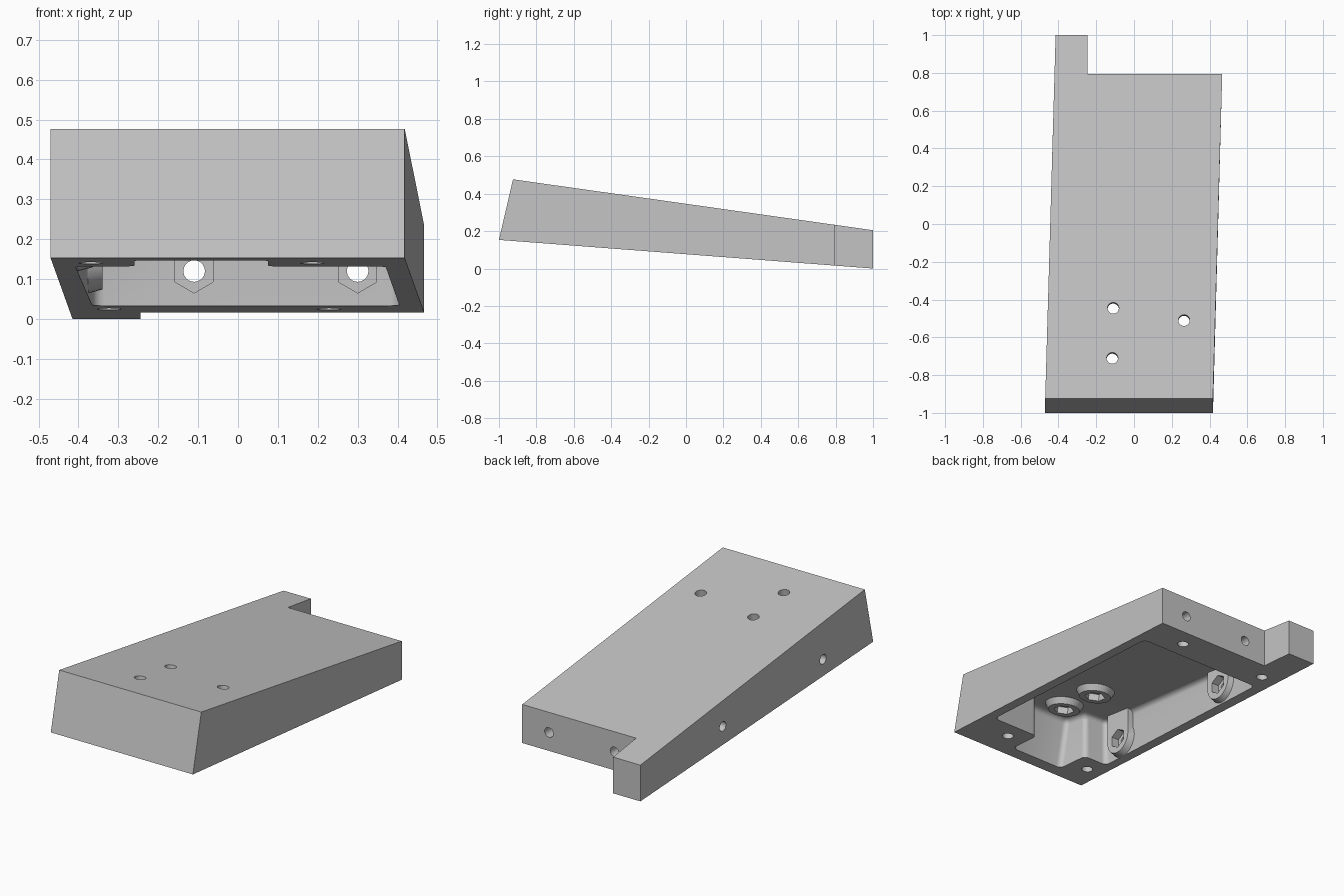
import bpy, bmesh, math
from mathutils import Vector

if "Cube" in bpy.data.objects:
    bpy.data.objects.remove(bpy.data.objects["Cube"])

grey = bpy.data.materials.new("plain_grey")
grey.use_nodes = True
colour = (0.55, 0.55, 0.55, 1)
grey.diffuse_color = colour
grey.node_tree.nodes["Principled BSDF"].inputs["Base Color"].default_value = colour


def top_z(y):
    return 0.346 - 0.1413 * y


def bottom_z(y):
    return 0.0765 * (1 - y)


def make_object(name, bm):
    bmesh.ops.recalc_face_normals(bm, faces=bm.faces[:])
    mesh = bpy.data.meshes.new(name)
    bm.to_mesh(mesh)
    bm.free()
    mesh.materials.append(grey)
    ob = bpy.data.objects.new(name, mesh)
    bpy.context.collection.objects.link(ob)
    return ob


def prism(name, plan, lean, low, high, rounding=0):
    """Plan outline between two sloping planes; the foremost edge leans back."""
    bm = bmesh.new()
    front = min(y for x, y in plan)
    lower = [bm.verts.new((x, y, bottom_z(y) + low)) for x, y in plan]
    upper = []
    for x, y in plan:
        y2 = y + lean if y == front else y
        upper.append(bm.verts.new((x, y2, top_z(y2) + high)))
    bm.faces.new(lower)
    bm.faces.new(upper)
    for i in range(len(plan)):
        j = (i + 1) % len(plan)
        bm.faces.new((lower[i], lower[j], upper[j], upper[i]))
    if rounding:
        bmesh.ops.recalc_face_normals(bm, faces=bm.faces[:])
        edges = [e for e in bm.edges if any(v in upper for v in e.verts)]
        bmesh.ops.bevel(bm, geom=edges, offset=rounding, segments=5,
                        profile=0.5, affect='EDGES')
    return make_object(name, bm)


def rod(name, start, axis, length, r1, r2=None, sides=32):
    """Cylinder, cone or hexagon from a start point along an axis."""
    bm = bmesh.new()
    bmesh.ops.create_cone(bm, cap_ends=True, segments=sides, radius1=r1,
                          radius2=r1 if r2 is None else r2, depth=length)
    ob = make_object(name, bm)
    axis = Vector(axis).normalized()
    ob.rotation_euler = axis.to_track_quat('Z', 'Y').to_euler()
    ob.location = Vector(start) + axis * length / 2
    return ob


def block(name, x, y, z):
    bm = bmesh.new()
    bmesh.ops.create_cube(bm, size=1)
    for v in bm.verts:
        v.co = [lo + (c + 0.5) * (hi - lo) for c, (lo, hi) in zip(v.co, (x, y, z))]
    return make_object(name, bm)


def cut(target, cutter):
    mod = target.modifiers.new("cut", 'BOOLEAN')
    mod.operation = 'DIFFERENCE'
    mod.solver = 'EXACT'
    mod.object = cutter
    bpy.context.view_layer.update()
    bpy.context.view_layer.objects.active = target
    bpy.ops.object.modifier_apply(modifier=mod.name)
    bpy.data.objects.remove(cutter)


# Wedge housing with the lug at the back
housing = prism("wedge_housing", [(-0.47, -1), (0.418, -1), (0.467, 0.795),
                (-0.245, 0.795), (-0.245, 1), (-0.415, 1)], 0.075, 0, 0)

# Open underside, stepped around the two front screw columns
cavity = prism("cavity", [(-0.408, -0.72), (-0.26, -0.72), (-0.26, -0.925),
               (0.075, -0.925), (0.075, -0.72), (0.37, -0.72),
               (0.405, 0.57), (-0.365, 0.57)], 0.06, -0.02, -0.05, 0.03)

top_normal = Vector((0, 0.1413, 1)).normalized()
top_holes = [(-0.11, -0.445), (-0.115, -0.71), (0.265, -0.51)]
side_holes = [(0.293, 0.159), (-0.569, 0.215)]
back_holes = [-0.11, 0.30]


def side_x(y):
    return -0.4425 + 0.0275 * y


# Bosses left standing inside the cavity
for x, y in top_holes:
    start = Vector((x, y, top_z(y))) - top_normal * 0.045
    cut(cavity, rod("ceiling_boss", start, -top_normal, 0.038, 0.105, 0.085))
for y, z in side_holes:
    x = side_x(y) + 0.04
    cut(cavity, rod("side_boss", (x, y, z), (1, 0, 0), 0.055, 0.1, 0.085))
    cut(cavity, block("boss_rib", (x, x + 0.055), (y - 0.085, y + 0.085), (z, z + 0.3)))

cut(housing, cavity)

# Through holes and hexagonal nut pockets
for x, y in top_holes:
    top = Vector((x, y, top_z(y)))
    cut(housing, rod("top_hole", top + top_normal * 0.03, -top_normal, 0.15, 0.03))
    cut(housing, rod("nut_pocket", top - top_normal * 0.045, -top_normal, 0.1, 0.055, sides=6))
for y, z in side_holes:
    x = side_x(y)
    cut(housing, rod("side_hole", (x - 0.05, y, z), (1, 0, 0), 0.2, 0.027))
    pocket = rod("nut_pocket", (x + 0.05, y, z), (1, 0, 0), 0.1, 0.055, sides=6)
    cut(housing, pocket)
for x in back_holes:
    cut(housing, rod("back_hole", (x, 0.9, 0.12), (0, -1, 0), 0.4, 0.027))
    cut(housing, rod("nut_pocket", (x, 0.65, 0.12), (0, -1, 0), 0.13, 0.055, sides=6))

# Blind screw holes in the underside rim
up = Vector((0, 0.0765, 1)).normalized()
for x, y in [(0.186, -0.83), (-0.369, -0.83), (0.228, 0.68), (-0.323, 0.68)]:
    cut(housing, rod("screw_hole", Vector((x, y, bottom_z(y))) - up * 0.03, up, 0.18, 0.03))

# Smooth curved walls, sharp corners
bpy.ops.object.select_all(action='DESELECT')
housing.select_set(True)
bpy.context.view_layer.objects.active = housing
bpy.ops.object.shade_smooth_by_angle(angle=math.radians(30))
